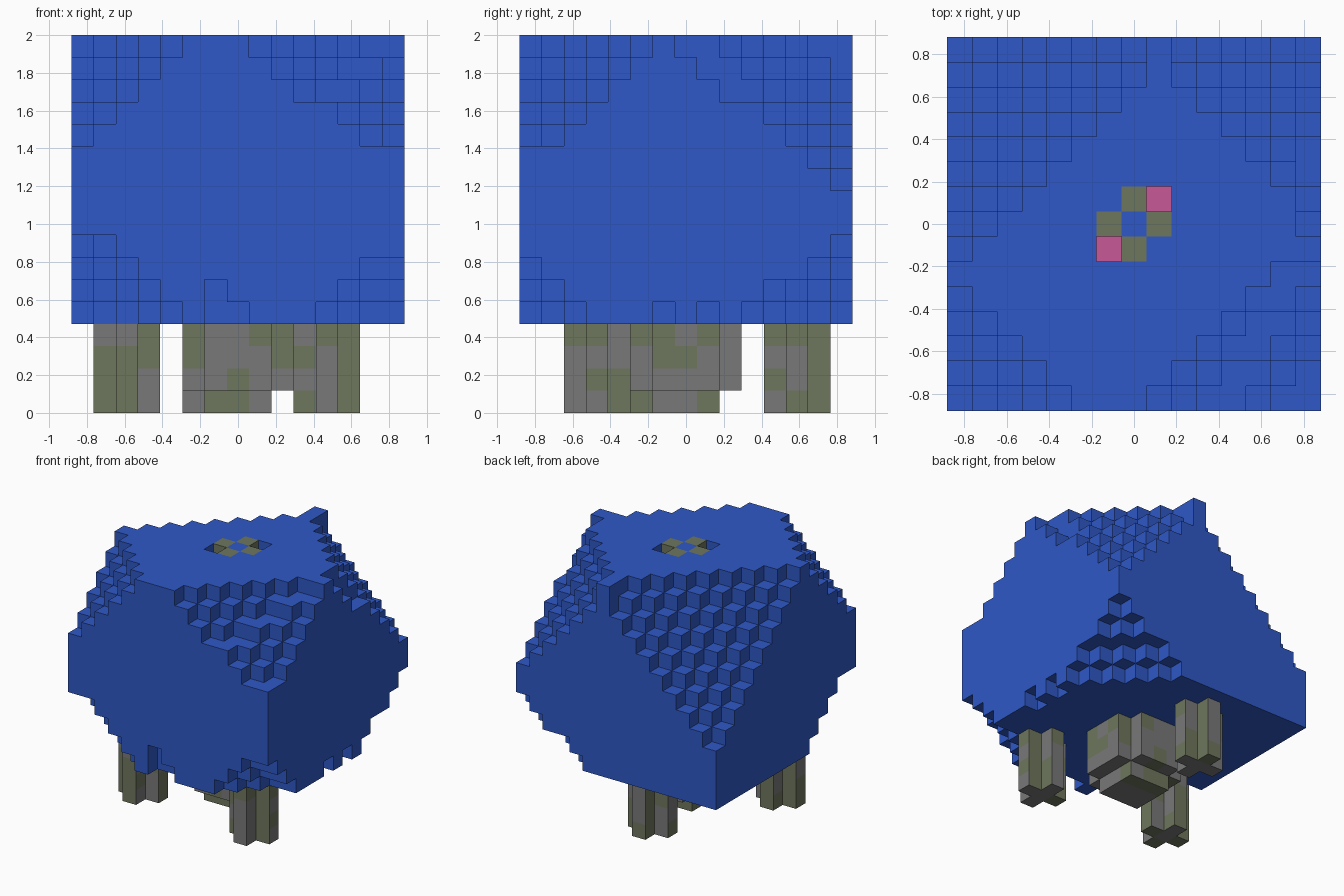
import bpy
import bmesh
import random
from mathutils import Vector

random.seed(7)
if "Cube" in bpy.data.objects:
    bpy.data.objects.remove(bpy.data.objects["Cube"], do_unlink=True)

S = 2 / 17           # edge of one block
N, TOP, BASE = 15, 17, 4


def material(name, rgb):
    m = bpy.data.materials.new(name)
    m.use_nodes = True
    m.diffuse_color = (*rgb, 1)
    m.node_tree.nodes["Principled BSDF"].inputs["Base Color"].default_value = (*rgb, 1)
    return m


BLUE = material("leaf blue", (0.028, 0.098, 0.57))
GREY = material("bark grey", (0.19, 0.19, 0.19))
OLIVE = material("moss olive", (0.155, 0.18, 0.11))
PINK = material("hollow pink", (0.57, 0.098, 0.31))

# Stepped corner cuts: (x side, y side, upper) -> cut length along x, y, z
CUTS = {
    (0, 0, 1): (5, 5, 5),
    (1, 0, 1): (7, 6, 5),
    (1, 1, 1): (6, 7.2, 6.75),
    (0, 1, 1): (8, 9, 9),
    (0, 0, 0): (5, 4.5, 4),
    (1, 0, 0): (4, 3, 3),
    (1, 1, 0): (4.5, 4.5, 3.5),
}

# Moss patches on the bark, top row first: '#' is moss
MOSS_FRONT = ("...#.#..##.##..",
              ".###.#...##.#..",
              ".##....#....#..",
              ".##...##..#.#..")
MOSS_SIDE = ("..##.##.#..###.",
             "......##.....#.",
             "...##......#.#.",
             "....##..#...##.")


def is_leaf(x, y, z):
    for (sx, sy, sz), (a, b, c) in CUTS.items():
        i = N - 1 - x if sx else x
        j = N - 1 - y if sy else y
        k = TOP - 1 - z if sz else z - BASE
        if i / a + j / b + k / c < 0.9999:
            return False
    return True


# Canopy blocks with small notches in the lower rim
canopy = {(x, y, z) for x in range(N) for y in range(N)
          for z in range(BASE, TOP) if is_leaf(x, y, z)}
canopy -= {(x, 0, z) for x in (3, 6) for z in (BASE, BASE + 1)}
canopy -= {(7, 0, BASE), (N - 1, 6, BASE), (N - 1, 8, BASE)}

# Two hollows in the crown, with mossy core blocks between them
hollows = {(p, p, z) for p in (6, 8) for z in range(TOP - 3, TOP)}
floors = {(p, p, TOP - 4) for p in (6, 8)}
core = {(x, y, z) for x, y in ((6, 7), (8, 7), (7, 6), (7, 8))
        for z in range(TOP - 3, TOP)}
canopy -= hollows | floors | core


def column(x0, y0, n, layers, cut=True):
    """Square column of n by n blocks, with or without its corner posts."""
    ends = (0, n - 1)
    return {(x0 + i, y0 + j, z) for i in range(n) for j in range(n)
            for z in layers if not (cut and i in ends and j in ends)}


trunk = column(5, 5, 5, range(1, BASE)) | column(6, 6, 3, range(1), cut=False)
legs = {
    "front_left_leg": column(10, 2, 3, range(BASE + 2)) - canopy,
    "right_leg": column(1, 3, 3, range(BASE + 2)) - canopy,
    "back_leg": column(5, 11, 3, range(BASE + 2)) - canopy,
}
solid = canopy | floors | core | trunk
for cells in legs.values():
    solid |= cells


def moss(c, axis):
    """1 where a bark face shows moss, by its height and place."""
    if axis == 2 or c[2] >= BASE:
        return random.randrange(2)
    rows = MOSS_FRONT if axis == 1 else MOSS_SIDE
    return int(rows[BASE - 1 - c[2]][c[1 - axis]] == "#")


def build(name, cells, mats):
    """Mesh the exposed block faces; bark parts get moss patches."""
    bm = bmesh.new()
    for c in sorted(cells):
        centre = Vector((c[0] - 7, c[1] - 7, c[2] + 0.5))
        for axis in range(3):
            for sign in (-1, 1):
                near = list(c)
                near[axis] += sign
                if tuple(near) in solid:
                    continue
                n, u, v = Vector(), Vector(), Vector()
                n[axis] = sign / 2
                u[(axis + 1) % 3] = sign / 2
                v[(axis + 2) % 3] = 0.5
                ring = (-u - v, u - v, u + v, v - u)
                face = bm.faces.new([bm.verts.new((centre + n + r) * S) for r in ring])
                if len(mats) > 1:
                    face.material_index = moss(c, axis)
    bmesh.ops.remove_doubles(bm, verts=bm.verts, dist=S / 100)
    mesh = bpy.data.meshes.new(name)
    bm.to_mesh(mesh)
    bm.free()
    for m in mats:
        mesh.materials.append(m)
    bpy.context.collection.objects.link(bpy.data.objects.new(name, mesh))


build("canopy", canopy, [BLUE])
build("crown_core", core, [OLIVE])
build("hollow_floors", floors, [PINK])
build("trunk", trunk, [GREY, OLIVE])
for name, cells in legs.items():
    build(name, cells, [GREY, OLIVE])
